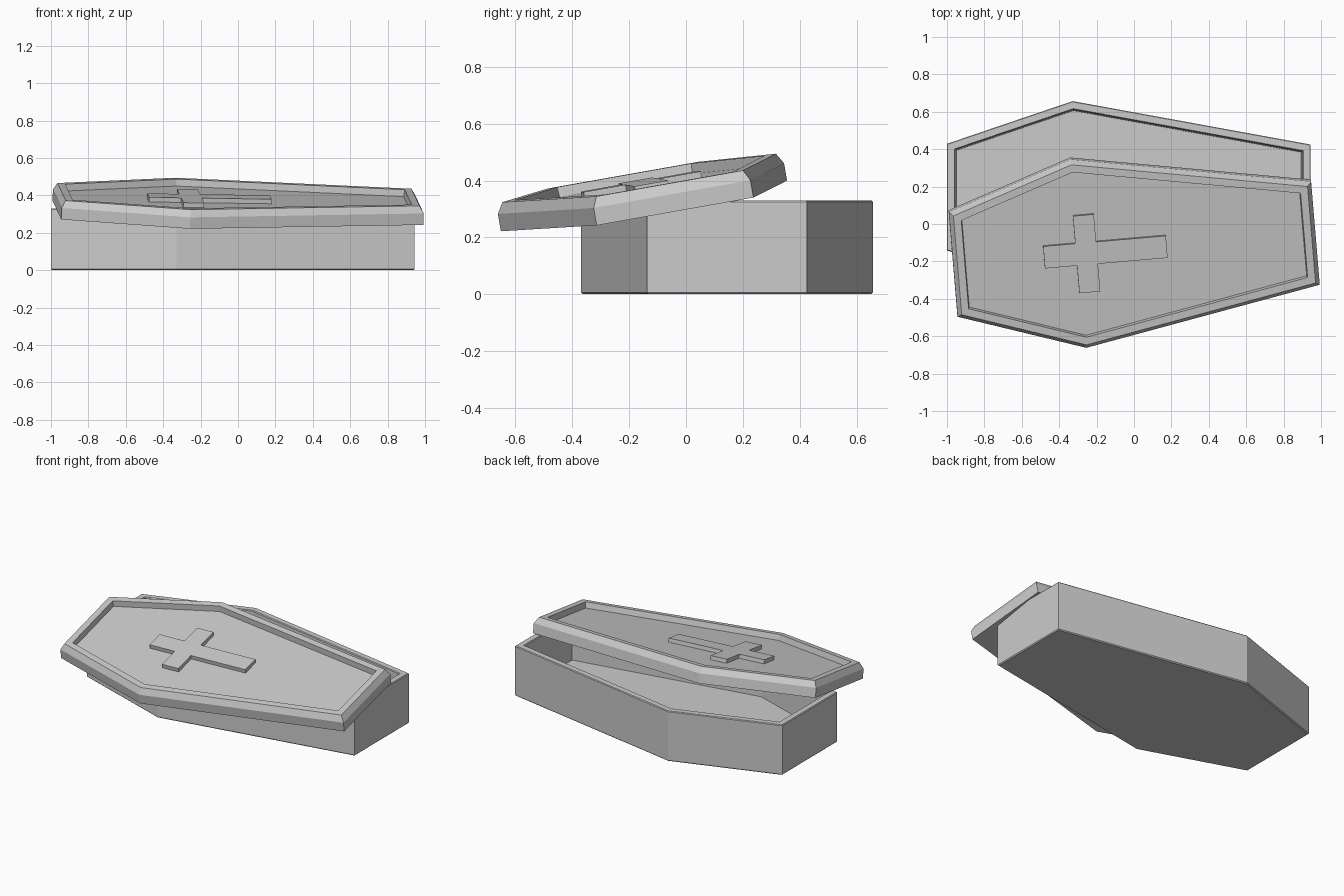
import bpy, bmesh
from mathutils import Vector, Matrix

if "Cube" in bpy.data.objects:
    bpy.data.objects.remove(bpy.data.objects["Cube"])

# Shared six-sided coffin outline, counter-clockwise, centred on its length
OUTLINE = [Vector(p) for p in [(-0.972, -0.285), (-0.3, -0.513), (0.972, -0.281),
                               (0.972, 0.281), (-0.3, 0.513), (-0.972, 0.285)]]


def inset(points, d):
    """Move every edge of a convex outline inward by d."""
    out = []
    for i, p in enumerate(points):
        e1 = (p - points[i - 1]).normalized()
        e2 = (points[(i + 1) % len(points)] - p).normalized()
        n1, n2 = Vector((-e1.y, e1.x)), Vector((-e2.y, e2.x))
        out.append(p + (n1 + n2) * d / (1 + n1.dot(n2)))
    return out


def finish(name, bm, matrix):
    bmesh.ops.recalc_face_normals(bm, faces=bm.faces)
    mesh = bpy.data.meshes.new(name)
    bm.to_mesh(mesh)
    bm.free()
    obj = bpy.data.objects.new(name, mesh)
    obj.matrix_world = matrix
    bpy.context.collection.objects.link(obj)
    return obj


def ring_solid(name, outline, profile, matrix):
    """Closed solid through rings of (inset, height), capped at both ends."""
    bm = bmesh.new()
    rings = [[bm.verts.new((p.x, p.y, z)) for p in inset(outline, d)]
             for d, z in profile]
    n = len(outline)
    for a, b in zip(rings, rings[1:]):
        for i in range(n):
            j = (i + 1) % n
            bm.faces.new((a[i], a[j], b[j], b[i]))
    bm.faces.new(rings[0])
    bm.faces.new(rings[-1])
    return finish(name, bm, matrix)


# Coffin box: outer wall, rim, inner wall, floor
ring_solid("coffin_box", OUTLINE,
           [(0.006, 0), (0, 0.006), (0, 0.325), (0.004, 0.33), (0.039, 0.33),
            (0.043, 0.325), (0.05, 0.05)],
           Matrix.Translation((-0.028, 0.144, 0)))

# Lid pose: slid forward, twisted and tipped over the front wall
normal = Vector((0.0305, -0.1746, 1)).normalized()
along = Vector((1.932, 0.167, -0.03))
along = (along - normal * along.dot(normal)).normalized()
across = normal.cross(along)
pose = Matrix((along, across, normal)).transposed().to_4x4()
pose.translation = (0.0, -0.122, 0.306)

# Lid: straight edge, chamfer, flat rim, recessed panel
PANEL = 0.063
ring_solid("coffin_lid", OUTLINE,
           [(0, 0), (0, 0.062), (0.022, 0.1), (0.062, 0.1), (0.066, PANEL)], pose)

# Raised cross on the lid panel, one profile extruded upward
x0, x1, cx = -0.485, 0.173, -0.257
a, b, h = 0.056, 0.06, 0.21
half = [(x1, b), (cx + a, b), (cx + a, h), (cx - a, h), (cx - a, b), (x0, b)]
profile = half + [(x, -y) for x, y in reversed(half)]
bm = bmesh.new()
face = bm.faces.new([bm.verts.new((x, y, PANEL - 0.005)) for x, y in profile])
top = bmesh.ops.extrude_face_region(bm, geom=[face])["geom"]
bmesh.ops.translate(bm, vec=(0, 0, 0.03),
                    verts=[v for v in top if isinstance(v, bmesh.types.BMVert)])
finish("lid_cross", bm, pose)
